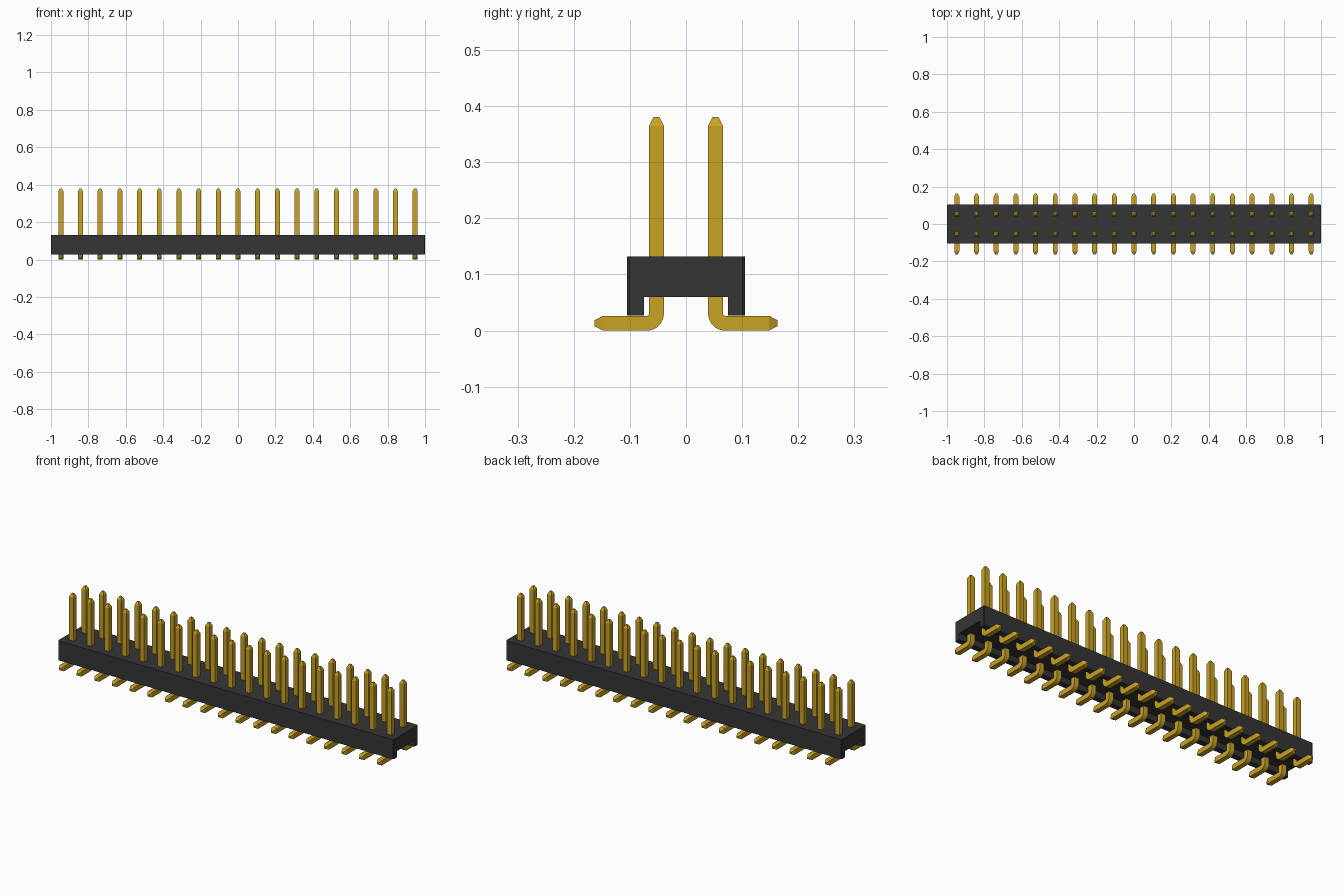
import bpy, bmesh, math
from mathutils import Vector

cube = bpy.data.objects.get("Cube")
if cube:
    bpy.data.objects.remove(cube, do_unlink=True)

COUNT = 19
PITCH = 2 / COUNT
HALF = 0.0132       # half the pin thickness
PIN_Y = PITCH / 2   # distance of each pin row from the middle
BEND = 0.0172       # bend radius of the pin's centre line


def make_material(name, color, roughness):
    mat = bpy.data.materials.new(name)
    mat.use_nodes = True
    mat.diffuse_color = color
    bsdf = mat.node_tree.nodes["Principled BSDF"]
    bsdf.inputs["Base Color"].default_value = color
    bsdf.inputs["Roughness"].default_value = roughness
    return mat


def make_object(name, bm, mat):
    bmesh.ops.recalc_face_normals(bm, faces=bm.faces)
    mesh = bpy.data.meshes.new(name)
    bm.to_mesh(mesh)
    bm.free()
    mesh.materials.append(mat)
    obj = bpy.data.objects.new(name, mesh)
    bpy.context.collection.objects.link(obj)
    return obj


black = make_material("black plastic", (0.036, 0.036, 0.036, 1), 0.6)
gold = make_material("gold metal", (0.58, 0.36, 0.017, 1), 0.4)

# Housing: channel profile pulled along x, with chamfered upright corners
bm = bmesh.new()
profile = [(-0.105, 0.027), (-0.075, 0.027), (-0.075, 0.06), (0.075, 0.06),
           (0.075, 0.027), (0.105, 0.027), (0.105, 0.132), (-0.105, 0.132)]
end = bm.faces.new([bm.verts.new((-1, y, z)) for y, z in profile])
pulled = bmesh.ops.extrude_face_region(bm, geom=[end], use_keep_orig=True)
bmesh.ops.translate(bm, vec=(2, 0, 0),
                    verts=[v for v in pulled["geom"] if isinstance(v, bmesh.types.BMVert)])
corners = [e for e in bm.edges
           if all(abs(v.co.y) > 0.1 for v in e.verts)
           and abs(e.verts[0].co.z - e.verts[1].co.z) > 0.1]
bmesh.ops.bevel(bm, geom=corners, offset=0.004, segments=1, affect='EDGES')
make_object("housing", bm, black)

# Pin: square section swept from the foot tip, round the bend, to the top tip
# Each station holds y, z, direction angle and section scale
stations = [(0.163, HALF, 0, 0.4), (0.148, HALF, 0, 1)]
for i in range(9):
    a = math.radians(90 * i / 8)
    stations.append((PIN_Y + BEND - BEND * math.sin(a),
                     HALF + BEND - BEND * math.cos(a), a, 1))
stations += [(PIN_Y, 0.365, math.pi / 2, 1), (PIN_Y, 0.381, math.pi / 2, 0.4)]

bm = bmesh.new()
rings = []
for y, z, a, scale in stations:
    across = Vector((0, math.sin(a), math.cos(a))) * HALF * scale
    side = Vector((HALF * scale, 0, 0))
    middle = Vector((-1 + PITCH / 2, y, z))
    rings.append([bm.verts.new(middle + side * s + across * t)
                  for s, t in ((-1, -1), (1, -1), (1, 1), (-1, 1))])
for r0, r1 in zip(rings, rings[1:]):
    for k in range(4):
        n = (k + 1) % 4
        bm.faces.new((r0[k], r0[n], r1[n], r1[k]))
bm.faces.new(rings[0])
bm.faces.new(rings[-1])
pins = make_object("pins", bm, gold)

# Smooth bends, crisp edges
bpy.ops.object.select_all(action='DESELECT')
pins.select_set(True)
bpy.context.view_layer.objects.active = pins
bpy.ops.object.shade_smooth_by_angle(angle=math.radians(20))

# Repeat along the row and mirror to the front row
array = pins.modifiers.new("row", 'ARRAY')
array.count = COUNT
array.use_relative_offset = False
array.use_constant_offset = True
array.constant_offset_displace = (PITCH, 0, 0)
mirror = pins.modifiers.new("two rows", 'MIRROR')
mirror.use_axis = (False, True, False)
